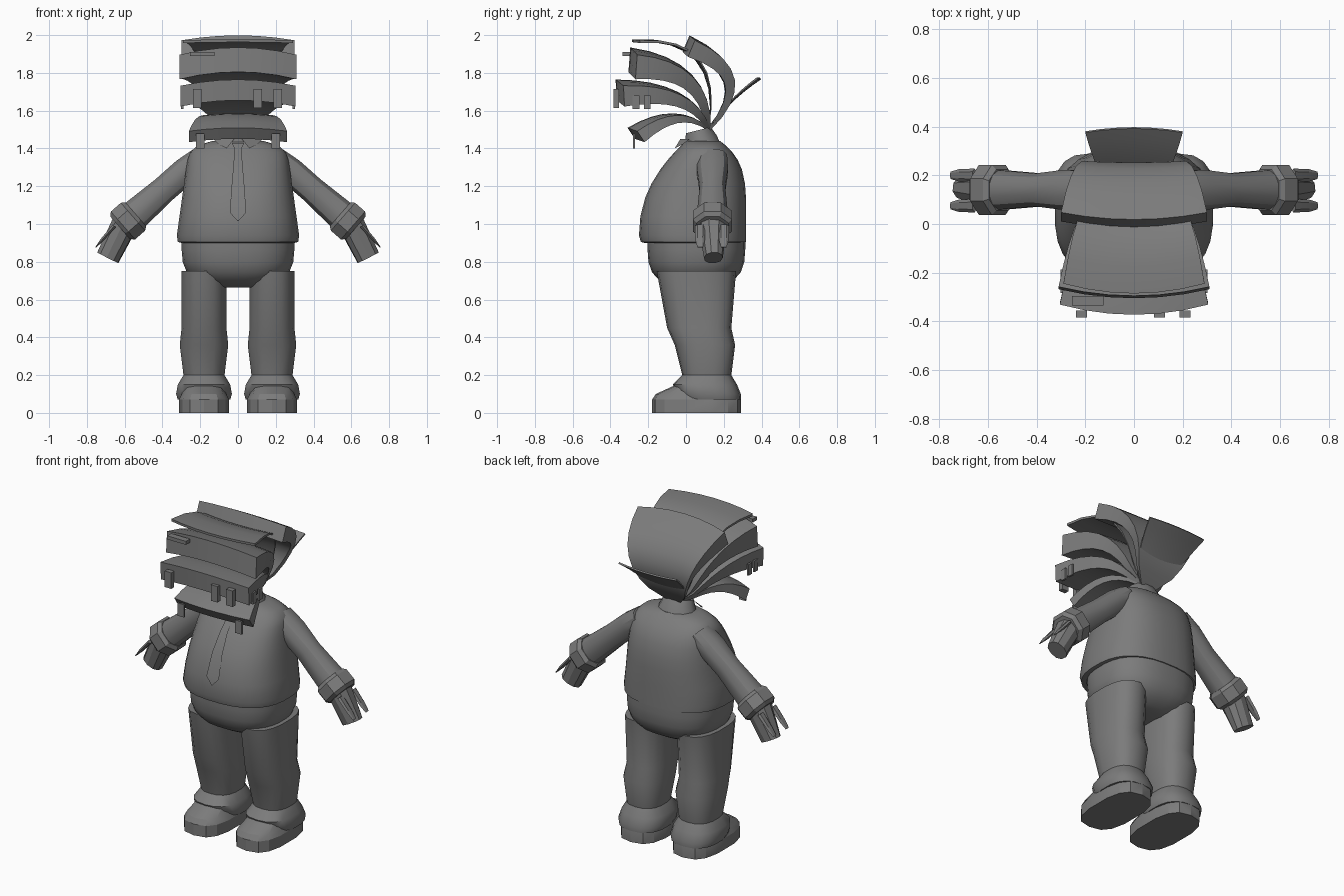
import bpy, bmesh
from math import cos, sin, tau, radians, sqrt
from mathutils import Vector, Matrix

cube = bpy.data.objects.get("Cube")
if cube:
    bpy.data.objects.remove(cube)

grey = bpy.data.materials.new("plain grey")
grey.use_nodes = True
colour = (0.2, 0.2, 0.2, 1)
grey.diffuse_color = colour
grey.node_tree.nodes["Principled BSDF"].inputs["Base Color"].default_value = colour


def finish(name, bm, mirror=False, smooth=35):
    """Turn a bmesh into a named, shaded object, optionally mirrored across x."""
    bmesh.ops.recalc_face_normals(bm, faces=bm.faces)
    mesh = bpy.data.meshes.new(name)
    bm.to_mesh(mesh)
    bm.free()
    mesh.materials.append(grey)
    obj = bpy.data.objects.new(name, mesh)
    bpy.context.collection.objects.link(obj)
    bpy.ops.object.select_all(action="DESELECT")
    obj.select_set(True)
    bpy.context.view_layer.objects.active = obj
    bpy.ops.object.shade_smooth_by_angle(angle=radians(smooth))
    if mirror:
        obj.modifiers.new("mirror", "MIRROR")


def loft(name, rows, sides, power=2.5, place=Matrix(), mirror=False, smooth=35):
    """Skin rounded sections given as (height, half width, half depth, y centre)."""
    def rounded(value):
        return (1 if value >= 0 else -1) * abs(value) ** (2 / power)

    bm = bmesh.new()
    rings = []
    for z, half_width, half_depth, middle in rows:
        ring = []
        for i in range(sides):
            angle = tau * (i + 0.5) / sides
            x = rounded(cos(angle)) * half_width
            y = rounded(sin(angle)) * half_depth + middle
            ring.append(bm.verts.new(place @ Vector((x, y, z))))
        rings.append(ring)
    for low, high in zip(rings, rings[1:]):
        for i in range(sides):
            j = (i + 1) % sides
            bm.faces.new((low[i], low[j], high[j], high[i]))
    bm.faces.new(rings[0])
    bm.faces.new(rings[-1])
    finish(name, bm, mirror, smooth)


def strip(name, bend, tip, half_width, thickness, pull=0.04, steps=8, columns=6):
    """Slab swept from the neck towards a tip along a bent curve, widening as it goes."""
    neck, bend, tip = (Vector((0, *p)) for p in ((0.12, 1.5), bend, tip))
    bm = bmesh.new()
    grid = []
    for k in range(steps + 1):
        t = k / steps
        middle = neck.lerp(bend, t).lerp(bend.lerp(tip, t), t)
        run = (bend - neck).lerp(tip - bend, t).normalized()
        normal = Vector((0, run.z, -run.y))
        depth = thickness * (0.2 + 0.8 * t) / 2
        half = 0.05 + (half_width - 0.05) * t ** 0.6
        line = []
        for c in range(columns + 1):
            side = 2 * c / columns - 1
            # Edges droop inwards and the tip is rounded in plan
            shift = (Vector((0, pull, 0)) - normal * thickness * 0.3) * side ** 2 * t
            spot = middle + shift + Vector((side * half, 0, 0))
            line.append([bm.verts.new(spot + normal * d) for d in (depth, -depth)])
        grid.append(line)
    for a, b in zip(grid, grid[1:]):
        for c in range(columns):
            for s in (0, 1):
                bm.faces.new((a[c][s], a[c + 1][s], b[c + 1][s], b[c][s]))
        for c in (0, columns):
            bm.faces.new((*a[c], *reversed(b[c])))
    for line in (grid[0], grid[-1]):
        for p, q in zip(line, line[1:]):
            bm.faces.new((*p, *reversed(q)))
    finish(name, bm, smooth=30)


def block(name, centre, size, mirror=False):
    """Plain box."""
    bm = bmesh.new()
    place = Matrix.Translation(centre) @ Matrix.Diagonal((*size, 1))
    bmesh.ops.create_cube(bm, size=1, matrix=place)
    finish(name, bm, mirror)


def plate(name, quads, mirror=False):
    """Thin sheet made from rows of points."""
    bm = bmesh.new()
    rows = [[bm.verts.new(p) for p in row] for row in quads]
    for a, b in zip(rows, rows[1:]):
        bm.faces.new((*a, *reversed(b)))
    bmesh.ops.solidify(bm, geom=bm.faces[:], thickness=0.012)
    finish(name, bm, mirror)


def limb(name, start, end, rings, sides, power=2.2):
    """Mirrored pair of tubes; each ring is (distance, half width, half depth)."""
    start, end = Vector(start), Vector(end)
    turn = Vector((0, 0, 1)).rotation_difference(end - start)
    place = Matrix.Translation(start) @ turn.to_matrix().to_4x4()
    loft(name, [(*ring, 0) for ring in rings], sides, power, place, True, 30)


# Shirt: round belly in front, straighter back, shoulders closing fast at the top
hem, shirt_height = 0.94, 0.5


def belly(z):
    return -0.25 * (1 - ((z - hem) / shirt_height) ** 2.2)


shirt = [(0.9, 0.3, 0.26, 0.04), (0.905, 0.32, 0.28, 0.04)]
for u in (0, 0.2, 0.4, 0.55, 0.7, 0.8, 0.88, 0.95, 1):
    z = hem + shirt_height * u
    front, back = belly(z), 0.32 - 0.14 * u ** 5
    width = 0.325 - 0.07 * u - 0.12 * u ** 20
    shirt.append((z, width, (back - front) / 2, (back + front) / 2))
loft("shirt", shirt, 32)

# Collar and its points
tilt = Matrix.Translation((0, 0.09, 1.4)) @ Matrix.Rotation(radians(14), 4, "X")
loft("collar", [(0, 0.13, 0.1, 0), (0.05, 0.11, 0.09, 0), (0.1, 0.09, 0.07, 0)],
     12, 2, tilt)
plate("collar_points", [[(0.02, -0.03, 1.45), (0.06, -0.06, 1.4)],
                        [(0.13, 0.02, 1.45), (0.1, -0.02, 1.42)]], True)

# Tie that follows the belly
tie = [(1.43, 0.034), (1.4, 0.018), (1.3, 0.025), (1.2, 0.034), (1.06, 0.043), (1.015, 0.002)]
plate("tie", [[(s * half, belly(z) - 0.012, z) for s in (-1, 1)] for z, half in tie])

# Trousers: rounded seat and two legs
seat = []
for v in (0.05, 0.1, 0.2, 0.35, 0.55, 0.8, 1):
    size = sqrt(1 - (1 - v) ** 4)
    seat.append((0.65 + 0.27 * v, 0.3 * size, 0.26 * size, 0.055))
loft("trouser_seat", seat, 32)
hip = Matrix.Translation((0.18, 0, 0))
loft("trouser_legs", [
    (0.07, 0.14, 0.16, 0.13), (0.1, 0.15, 0.17, 0.12), (0.15, 0.14, 0.17, 0.1),
    (0.2, 0.11, 0.13, 0.11), (0.36, 0.13, 0.16, 0.1), (0.45, 0.12, 0.17, 0.07),
    (0.75, 0.12, 0.21, 0.055)], 18, place=hip, mirror=True)

# Shoes
loft("shoes", [(0, 0.135, 0.235, 0.055), (0.07, 0.135, 0.235, 0.055),
               (0.1, 0.12, 0.22, 0.06), (0.15, 0.1, 0.15, 0.1)],
     14, 2.8, hip, True, 25)

# Sleeves, cuffs, hands and the two outer fingers of each hand
shoulder, wrist, knuckles = (0.24, 0.14, 1.315), (0.6, 0.14, 1), (0.69, 0.145, 0.82)
limb("sleeves", shoulder, wrist,
     [(-0.06, 0.06, 0.08), (0.05, 0.074, 0.085), (0.2, 0.073, 0.07), (0.44, 0.086, 0.086)], 12)
limb("cuffs", shoulder, wrist,
     [(0.4, 0.09, 0.09), (0.42, 0.105, 0.11), (0.49, 0.105, 0.11), (0.51, 0.085, 0.09)], 8)
limb("hands", wrist, knuckles, [(0, 0.07, 0.08), (0.2, 0.064, 0.05)], 10)
for label, y in (("front", 0.075), ("back", 0.2)):
    limb(label + "_fingers", (0.655, y, 0.99), (0.755, y, 0.875),
         [(0, 0.012, 0.028), (0.1, 0.01, 0.025), (0.15, 0.003, 0.015)], 6)

# Head peeled into curved strips, from the chin round to the nape
strip("chin_strip", (-0.05, 1.64), (-0.29, 1.48), 0.26, 0.07)
strip("jaw_strip", (0.02, 1.73), (-0.37, 1.71), 0.305, 0.11)
strip("face_strip", (0.1, 1.84), (-0.3, 1.87), 0.31, 0.13)
strip("brow_strip", (0.19, 2), (-0.285, 1.97), 0.29, 0.015)
strip("crown_strip", (0.39, 1.79), (0, 1.955), 0.3, 0.095)
strip("nape_strip", (0.22, 1.65), (0.395, 1.77), 0.2, 0.01, pull=-0.015)

# Small tabs hanging from the strips
for side, x in (("right", -0.215), ("middle", 0.105), ("left", 0.21)):
    block(side + "_jaw_tab", (x, -0.37, 1.665), (0.045, 0.03, 0.1))
for label, y in (("front", -0.265), ("back", -0.205)):
    block(label + "_side_tabs", (0.295, y, 1.645), (0.012, 0.035, 0.07), True)
block("chin_tabs", (0.2, -0.275, 1.44), (0.045, 0.012, 0.08), True)
block("brow_mark", (-0.19, -0.315, 1.9), (0.13, 0.04, 0.022))
